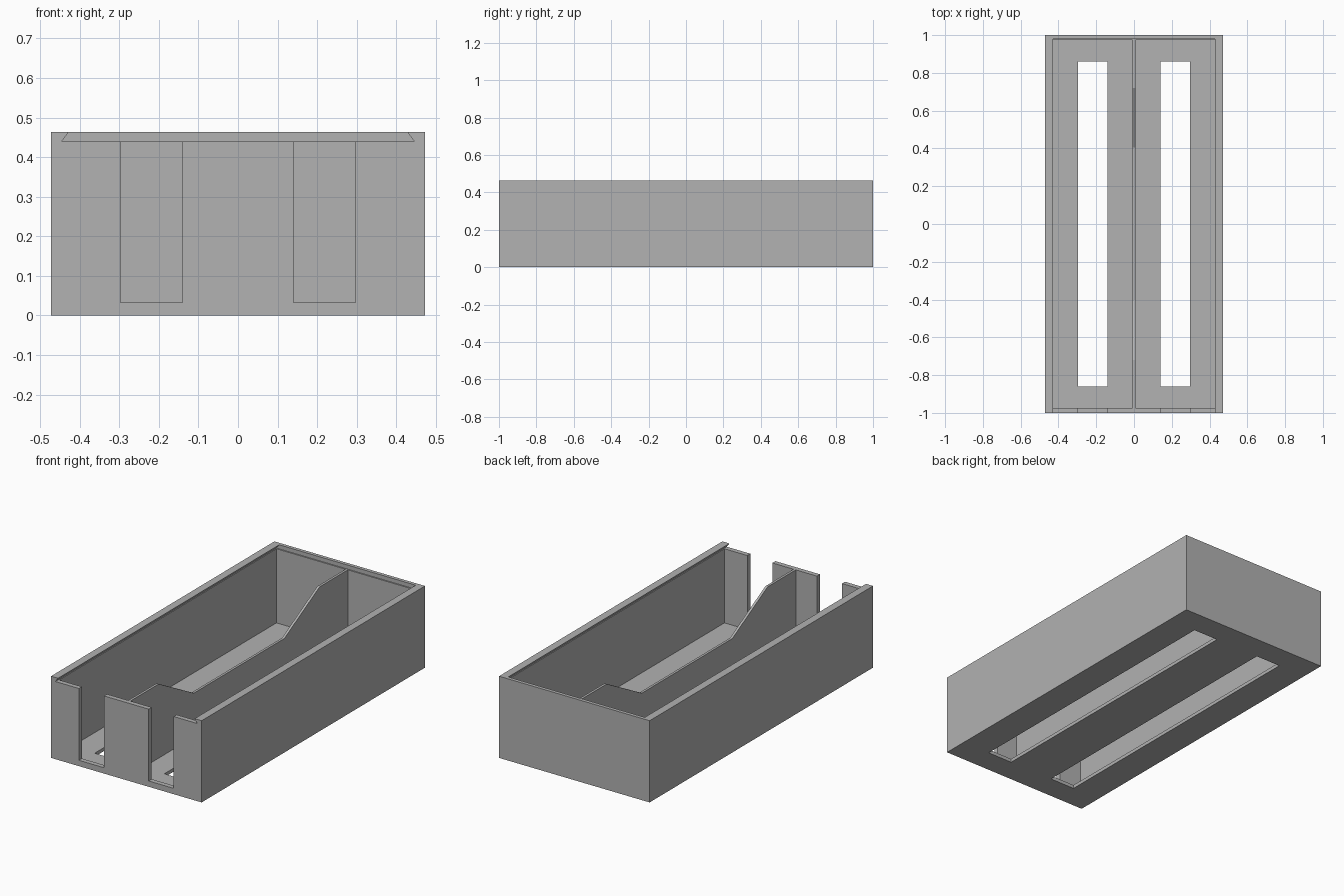
import bpy

HALF_W, HALF_L, HEIGHT = 0.472, 1.0, 0.463   # outer shell
FLOOR, RAIL = 0.02, 0.44                     # floor top, lid rail level
IN_W, IN_L = 0.44, 0.973                     # inner cavity half sizes

cube = bpy.data.objects.get("Cube")
if cube:
    bpy.data.objects.remove(cube, do_unlink=True)

grey = bpy.data.materials.new("plain grey")
grey.use_nodes = True
colour = (0.445, 0.445, 0.445, 1)
grey.diffuse_color = colour
grey.node_tree.nodes["Principled BSDF"].inputs["Base Color"].default_value = colour


def prism(name, profile, axis, start, end):
    """Extrude a 2D outline along x (profile y,z) or y (profile x,z)."""
    n = len(profile)
    verts = []
    for d in (start, end):
        verts += [(d, a, b) if axis == "x" else (a, d, b) for a, b in profile]
    faces = [list(range(n)), list(range(n, 2 * n))]
    faces += [(i, (i + 1) % n, n + (i + 1) % n, n + i) for i in range(n)]
    mesh = bpy.data.meshes.new(name)
    mesh.from_pydata(verts, [], faces)
    mesh.materials.append(grey)
    obj = bpy.data.objects.new(name, mesh)
    bpy.context.scene.collection.objects.link(obj)
    bpy.ops.object.select_all(action="DESELECT")
    obj.select_set(True)
    bpy.context.view_layer.objects.active = obj
    bpy.ops.object.mode_set(mode="EDIT")
    bpy.ops.mesh.select_all(action="SELECT")
    bpy.ops.mesh.normals_make_consistent(inside=False)
    bpy.ops.object.mode_set(mode="OBJECT")
    return obj


def box(name, x, y, z):
    return prism(name, [(x[0], z[0]), (x[1], z[0]), (x[1], z[1]), (x[0], z[1])], "y", *y)


def cut(target, cutter):
    cutter.hide_render = True
    bpy.context.view_layer.objects.active = target
    mod = target.modifiers.new("cut", "BOOLEAN")
    mod.operation = "DIFFERENCE"
    mod.solver = "EXACT"
    mod.object = cutter
    bpy.ops.object.modifier_apply(modifier=mod.name)
    bpy.data.objects.remove(cutter, do_unlink=True)


# Open tray
tray = box("tray", (-HALF_W, HALF_W), (-HALF_L, HALF_L), (0, HEIGHT))
cut(tray, box("cavity", (-IN_W, IN_W), (-IN_L, IN_L), (FLOOR, RAIL + 0.004)))

# Dovetail groove for a sliding lid, open at the front
groove = [(-0.445, RAIL), (0.445, RAIL), (0.411, 0.486), (-0.411, 0.486)]
cut(tray, prism("lid_groove", groove, "y", -1.1, 0.98))

# Front notches and long floor slots, one pair per compartment
for side in (-1, 1):
    x = sorted((side * 0.14, side * 0.297))
    cut(tray, box("front_notch", x, (-1.1, -0.9), (0.033, RAIL + 0.01)))
    cut(tray, box("floor_slot", x, (-0.86, 0.86), (-0.1, 0.1)))

# Central divider with a dipped middle
half = [(IN_L, FLOOR), (IN_L, RAIL), (0.72, RAIL), (0.405, 0.268)]
outline = half + [(-y, z) for y, z in reversed(half)]
prism("divider", outline, "x", -0.007, 0.007)
